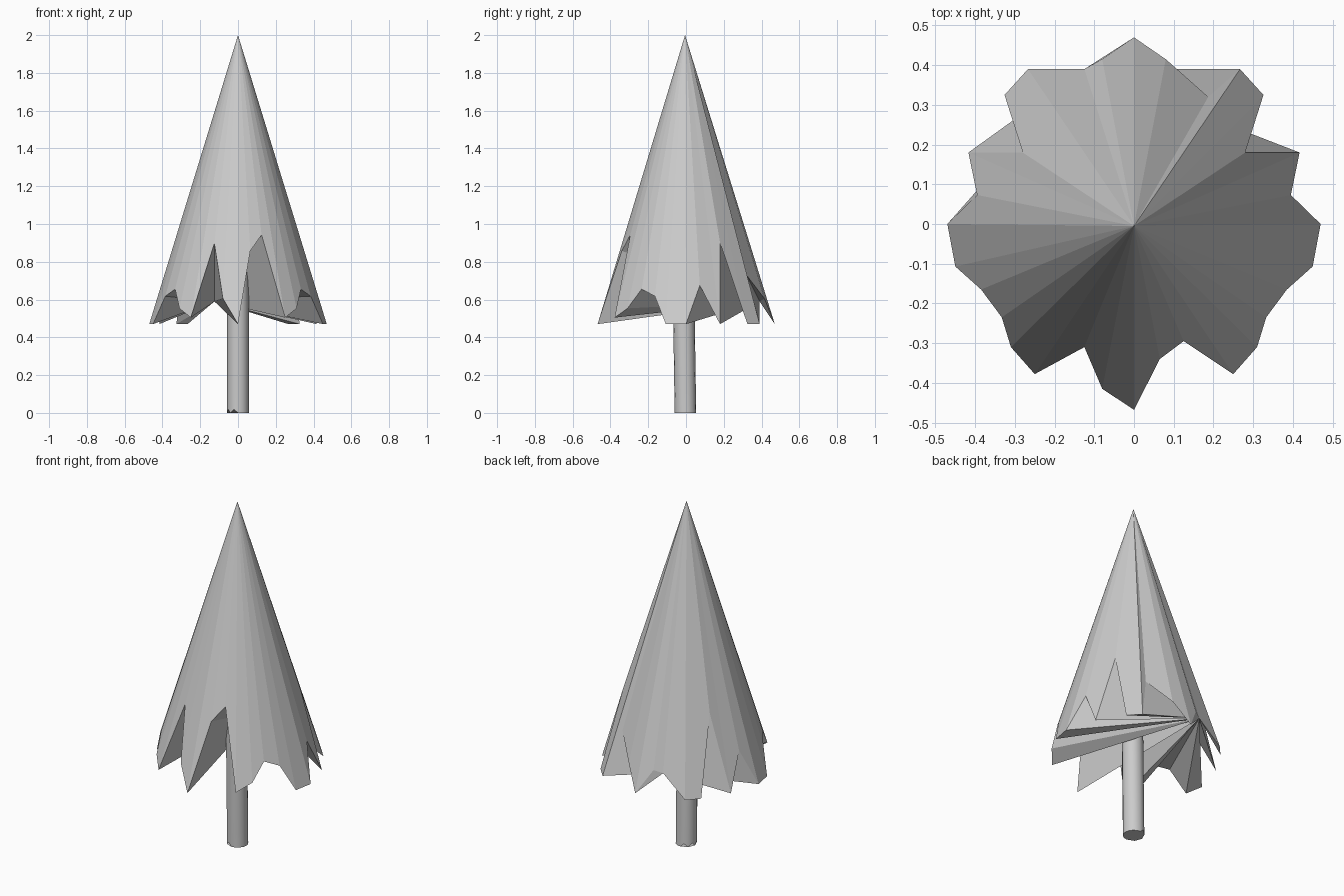
import bpy, bmesh, math

start_cube = bpy.data.objects.get("Cube")
if start_cube:
    bpy.data.objects.remove(start_cube, do_unlink=True)


def make_material(name, color):
    mat = bpy.data.materials.new(name)
    mat.use_nodes = True
    mat.diffuse_color = color
    mat.node_tree.nodes["Principled BSDF"].inputs["Base Color"].default_value = color
    return mat


def add_object(name, bm, mat):
    mesh = bpy.data.meshes.new(name)
    bm.to_mesh(mesh)
    bm.free()
    mesh.materials.append(mat)
    obj = bpy.data.objects.new(name, mesh)
    bpy.context.collection.objects.link(obj)
    return obj


grey = make_material("light grey", (0.6, 0.6, 0.6, 1))

# Ragged rim of the foliage, anticlockwise from the front tip
TOP, LOW, SLOPE = 2.0, 0.47, 3.3
front_notch = [(.065, -.34), (.125, -.295)]
flank = [(.25, -.378), (.31, -.31), (.333, -.235), (.385, -.165), (.45, -.107),
         (.47, 0), (.395, .073), (.417, .18), (.28, .18), (.326, .325), (.267, .39)]
back_right_dent, back_left_dent = (.187, .32), (-.125, .39)
dent_heights = {back_right_dent: .73, back_left_dent: .59}
mirrored_flank = [(-x, y) for x, y in reversed(flank)]
rim = ([(0, -.468)] + front_notch + flank + [back_right_dent, (.08, .415), (0, .47),
       (-.08, .415), back_left_dent] + mirrored_flank + [(-.125, -.31), (-.08, -.415)])


def rim_height(x, y):
    z = TOP - SLOPE * math.hypot(x, y)
    return dent_heights.get((x, y), LOW if z < .502 else z)


# Foliage: faceted cone over the rim, closed underneath by a fan from one dent
bm = bmesh.new()
ring = [bm.verts.new((x, y, rim_height(x, y))) for x, y in rim]
tip = bm.verts.new((0, -.005, TOP))
hub = ring[rim.index(back_left_dent)]
for a, b in zip(ring, ring[1:] + ring[:1]):
    bm.faces.new((a, b, tip))
    if hub not in (a, b):
        bm.faces.new((b, a, hub))
add_object("foliage", bm, grey)

# Trunk: slightly leaning post, chipped on one side of its foot
SIDES, RADIUS = 16, 0.057
bm = bmesh.new()
rings = []
for height, lean in ((0, -.003), (1.1, -.02)):
    loop = []
    for i in range(SIDES):
        angle = math.tau * i / SIDES
        chipped = height == 0 and i % 2 and math.cos(angle) < -.3
        loop.append(bm.verts.new((RADIUS * math.cos(angle), lean + RADIUS * math.sin(angle),
                                  height + (.02 if chipped else 0))))
    rings.append(loop)
foot, head = rings
for i in range(SIDES):
    j = (i + 1) % SIDES
    bm.faces.new((foot[i], foot[j], head[j], head[i]))
bm.faces.new(foot[::-1])
bm.faces.new(head)
trunk = add_object("trunk", bm, grey)
bpy.context.view_layer.objects.active = trunk
trunk.select_set(True)
bpy.ops.object.shade_smooth_by_angle(angle=math.radians(40))
